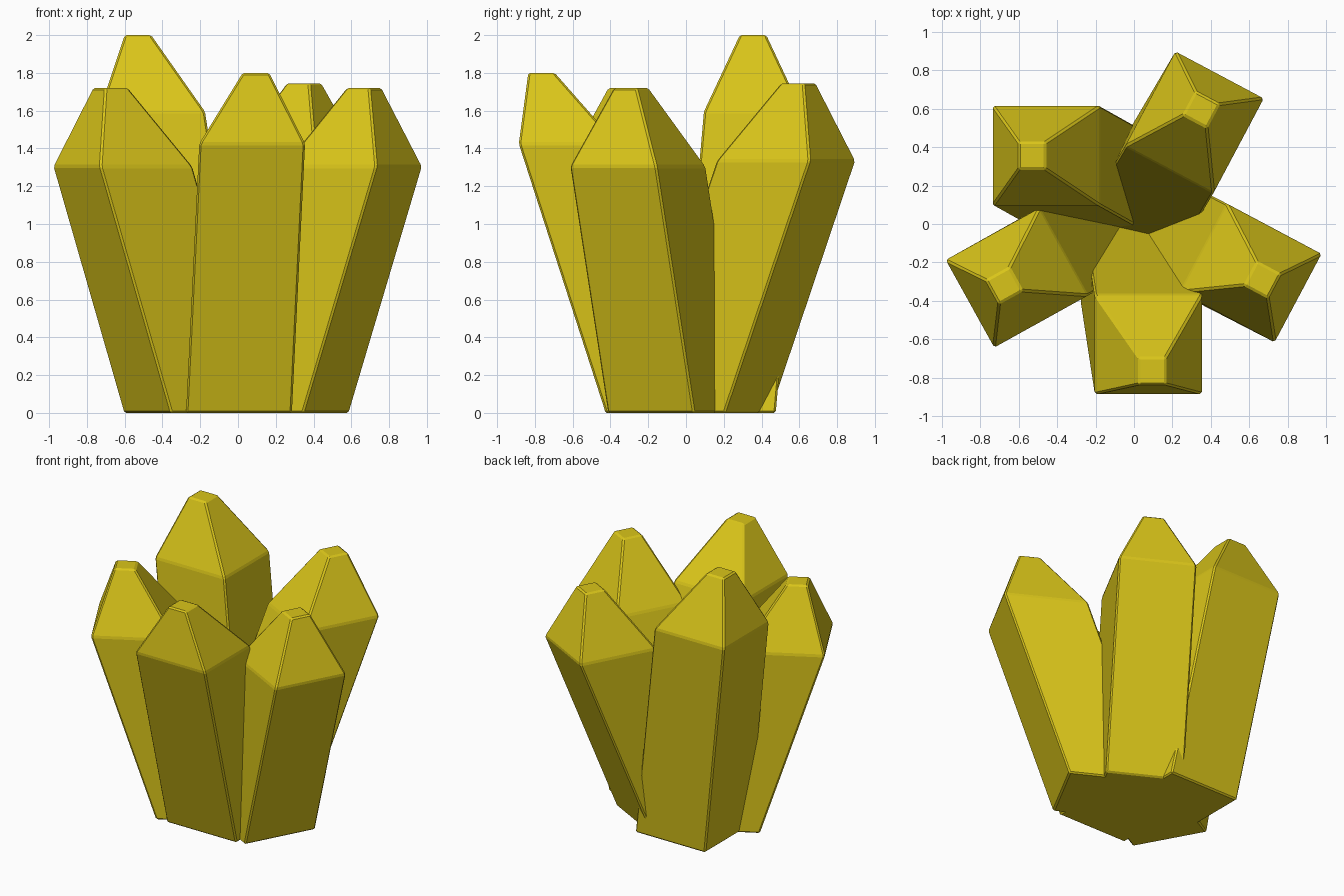
import bpy, bmesh
from math import radians
from mathutils import Matrix, Vector

if "Cube" in bpy.data.objects:
    bpy.data.objects.remove(bpy.data.objects["Cube"])

yellow = bpy.data.materials.new("crystal_yellow")
yellow.diffuse_color = (0.70, 0.56, 0.01, 1)
yellow.use_nodes = True
yellow.node_tree.nodes["Principled BSDF"].inputs["Base Color"].default_value = yellow.diffuse_color

W, D, TIP = 0.56, 0.52, 0.14   # shaft width, shaft depth, flat tip size


def crystal(name, angle, base, shoulder, tip):
    """Leaning four-sided shaft with a blunt pyramid tip; points are ring centres."""
    rot = Matrix.Rotation(radians(angle), 3, 'Z')
    bm = bmesh.new()
    rings = []
    for centre, w, d in ((base, W, D), (shoulder, W, D), (tip, TIP, TIP)):
        rings.append([bm.verts.new(Vector(centre) + rot @ Vector((sx * w / 2, sy * d / 2, 0)))
                      for sx, sy in ((-1, -1), (1, -1), (1, 1), (-1, 1))])
    bm.faces.new(rings[0][::-1])
    bm.faces.new(rings[-1])
    for lo, hi in zip(rings, rings[1:]):
        for i in range(4):
            j = (i + 1) % 4
            bm.faces.new((lo[i], lo[j], hi[j], hi[i]))
    # thin chamfer on every edge
    bmesh.ops.bevel(bm, geom=bm.edges[:], offset=0.01, segments=1,
                    profile=0.5, affect='EDGES')
    bmesh.ops.recalc_face_normals(bm, faces=bm.faces[:])
    mesh = bpy.data.meshes.new(name)
    bm.to_mesh(mesh)
    bm.free()
    mesh.materials.append(yellow)
    obj = bpy.data.objects.new(name, mesh)
    bpy.context.collection.objects.link(obj)


# cluster of five crystals fanning out from a shared foot
crystal("front_crystal", 0, (0.005, -0.165, 0), (0.075, -0.625, 1.425), (0.095, -0.765, 1.80))
crystal("right_crystal", -28, (0.22, -0.055, 0), (0.608, -0.255, 1.305), (0.668, -0.29, 1.72))
crystal("left_crystal", 29, (-0.235, -0.07, 0), (-0.61, -0.28, 1.305), (-0.675, -0.32, 1.72))
crystal("back_right_crystal", 62, (0.05, 0.08, 0), (0.315, 0.53, 1.335), (0.35, 0.595, 1.745))
crystal("tall_back_left_crystal", 0, (-0.205, 0.215, 0), (-0.455, 0.355, 1.595), (-0.53, 0.355, 2.0))
